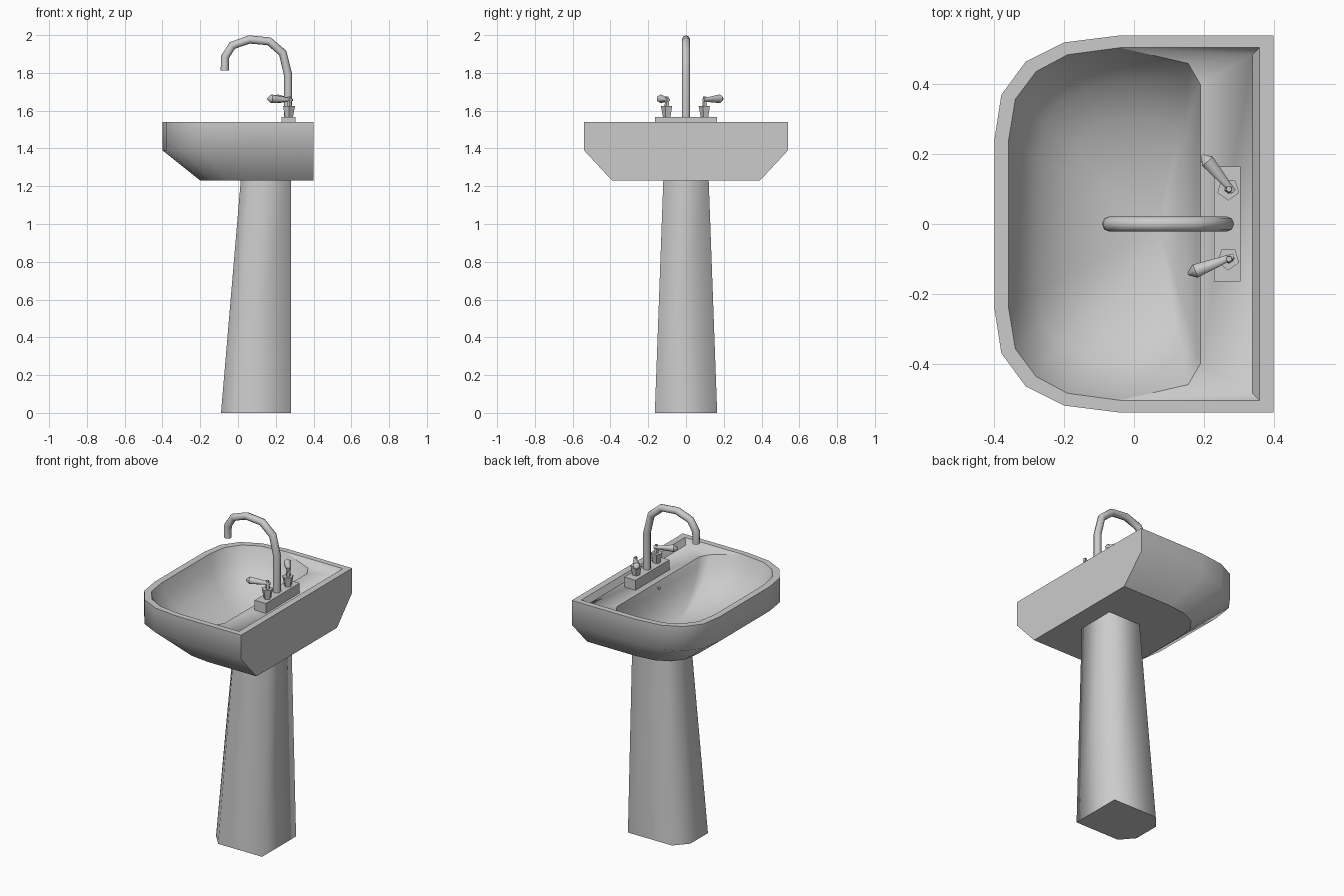
import bpy
import bmesh
from math import radians
from mathutils import Vector

if "Cube" in bpy.data.objects:
    bpy.data.objects.remove(bpy.data.objects["Cube"])

grey = bpy.data.materials.new("ceramic_grey")
grey.use_nodes = True
grey.diffuse_color = (0.6, 0.6, 0.6, 1)
grey.node_tree.nodes["Principled BSDF"].inputs["Base Color"].default_value = (0.6, 0.6, 0.6, 1)


def shade(ob, angle):
    bpy.ops.object.select_all(action='DESELECT')
    ob.select_set(True)
    bpy.context.view_layer.objects.active = ob
    bpy.ops.object.shade_smooth_by_angle(angle=radians(angle))


def finish(name, bm, angle=30, closed=True):
    if closed:
        bmesh.ops.recalc_face_normals(bm, faces=bm.faces)
    mesh = bpy.data.meshes.new(name)
    bm.to_mesh(mesh)
    bm.free()
    ob = bpy.data.objects.new(name, mesh)
    bpy.context.collection.objects.link(ob)
    mesh.materials.append(grey)
    shade(ob, angle)
    return ob


def mirrored(half):
    """Closed loop from a half outline that runs from back to front."""
    return half + [(x, -y) for x, y in reversed(half)]


def ring(bm, loop, z):
    return [bm.verts.new((x, y, z)) for x, y in loop]


def bridge(bm, a, b):
    n = len(a)
    for i in range(n):
        j = (i + 1) % n
        bm.faces.new((a[i], a[j], b[j], b[i]))


def cone(name, base, tip, r1, r2, sides, angle=30):
    base, tip = Vector(base), Vector(tip)
    bm = bmesh.new()
    bmesh.ops.create_cone(bm, cap_ends=True, segments=sides, radius1=r1,
                          radius2=r2, depth=(tip - base).length)
    turn = (tip - base).to_track_quat('Z', 'Y').to_matrix()
    bmesh.ops.rotate(bm, matrix=turn, verts=bm.verts)
    bmesh.ops.translate(bm, vec=(base + tip) / 2, verts=bm.verts)
    return finish(name, bm, angle)


# Basin shell with raised rim and sunken tap ledge
outer = [(0.4, 0.54), (-0.04, 0.54), (-0.2, 0.52), (-0.31, 0.465), (-0.38, 0.37), (-0.4, 0.24)]
inner = [(0.36, 0.505), (-0.04, 0.505), (-0.19, 0.485), (-0.28, 0.437), (-0.34, 0.357), (-0.36, 0.235)]
under = [(0.4 + (x - 0.4) * 0.75, y * 0.725) for x, y in outer]
RIM, LEDGE = 1.54, 1.505

bm = bmesh.new()
low = ring(bm, mirrored(under), 1.23)
mid = ring(bm, mirrored(outer), 1.39)
top = ring(bm, mirrored(outer), RIM)
lip = ring(bm, mirrored(inner), RIM)
for a, b in ((low, mid), (mid, top), (top, lip)):
    bridge(bm, a, b)
bm.faces.new(reversed(ring(bm, mirrored(under), 1.23)))
wall = ring(bm, [(0.34, 0.485), (0.34, -0.485)], LEDGE)
side = ring(bm, [(0.155, 0.46), (0.155, -0.46)], LEDGE)
edge = ring(bm, [(0.19, 0.4), (0.19, -0.4)], LEDGE)
bm.faces.new((lip[0], wall[0], wall[1], lip[-1]))
bm.faces.new((wall[0], edge[0], edge[1], wall[1]))
for i, back, front in ((0, 0, 1), (1, -1, -2)):
    for tri in ((lip[back], lip[front], wall[i]),
                (wall[i], lip[front], side[i]),
                (wall[i], side[i], edge[i])):
        bm.faces.new(tri if i == 0 else tri[::-1])
bmesh.ops.recalc_face_normals(bm, faces=bm.faces)
for f in bm.faces:
    if f.calc_center_median().z > 1.5 and abs(f.normal.z) > 0.3 and f.normal.z < 0:
        f.normal_flip()
finish("basin", bm, 53, closed=False)

# Bowl: rings shrinking towards the lowest point
bowl_loop = mirrored([(0.19, 0.4), (0.155, 0.46)] + inner[1:])
centre = Vector((0.07, 0))
bm = bmesh.new()
rings = []
for scale, z in ((1, None), (0.93, 1.46), (0.8, 1.385), (0.6, 1.325), (0.35, 1.285), (0.1, 1.27)):
    loop = [centre + (Vector(p) - centre) * scale for p in bowl_loop]
    r = ring(bm, loop, z or RIM)
    if z is None:
        for v in r:
            if v.co.x > 0:
                v.co.z = LEDGE
    rings.append(r)
for a, b in zip(rings, rings[1:]):
    bridge(bm, a, b)
bm.faces.new(rings[-1])
bmesh.ops.recalc_face_normals(bm, faces=bm.faces)
bm.faces.ensure_lookup_table()
if bm.faces[-1].normal.z < 0:
    bmesh.ops.reverse_faces(bm, faces=bm.faces)
finish("bowl", bm, 80, closed=False)

# Overflow hole cover
cone("overflow", (0.188, 0, 1.472), (0.18, 0, 1.475), 0.013, 0.013, 10)

# Pedestal, softly shaded around, with flat ends
foot = mirrored([(0.28, 0.165), (-0.02, 0.165), (-0.09, 0.085)])
neck = mirrored([(0.28, 0.12), (0.06, 0.12), (0.015, 0.06)])
bm = bmesh.new()
bridge(bm, ring(bm, foot, 0), ring(bm, neck, 1.235))
bm.faces.new(ring(bm, foot, 0))
bmesh.ops.recalc_face_normals(bm, faces=bm.faces)
for f in bm.faces:
    c = f.calc_center_median() - Vector((0.12, 0, 0.5))
    if f.normal.dot(c) < 0:
        f.normal_flip()
finish("pedestal", bm, 100, closed=False)

# Tap plate
bm = bmesh.new()
bmesh.ops.create_cube(bm, size=1)
bmesh.ops.scale(bm, vec=(0.076, 0.33, 0.065), verts=bm.verts)
bmesh.ops.translate(bm, vec=(0.267, 0, 1.534), verts=bm.verts)
finish("tap_plate", bm)

# Spout: a bent tube
path = [(0.265, 1.56), (0.265, 1.79), (0.237, 1.905), (0.165, 1.967), (0.06, 1.977),
        (-0.03, 1.945), (-0.068, 1.885), (-0.07, 1.812)]
curve = bpy.data.curves.new("spout", 'CURVE')
curve.dimensions = '3D'
curve.bevel_depth = 0.022
curve.bevel_resolution = 2
curve.use_fill_caps = True
spline = curve.splines.new('POLY')
spline.points.add(len(path) - 1)
for p, (x, z) in zip(spline.points, path):
    p.co = (x, 0, z, 1)
spout = bpy.data.objects.new("spout", curve)
bpy.context.collection.objects.link(spout)
curve.materials.append(grey)
bpy.ops.object.select_all(action='DESELECT')
spout.select_set(True)
bpy.context.view_layer.objects.active = spout
bpy.ops.object.convert(target='MESH')
shade(bpy.context.view_layer.objects.active, 60)

# Two tap handles, each turned its own way
for label, y, end in (("left", 0.1, Vector((0.21, 0.18, 1.663))),
                      ("right", -0.1, Vector((0.175, -0.135, 1.663)))):
    cone(label + "_tap_cup", (0.27, y, 1.565), (0.27, y, 1.625), 0.022, 0.033, 5)
    cone(label + "_tap_stem", (0.272, y, 1.62), (0.272, y, 1.675), 0.014, 0.009, 5)
    root = Vector((0.285, y * 0.92, 1.657))
    way = (end - root).normalized()
    cone(label + "_lever", root, end, 0.009, 0.023, 6, 65)
    cone(label + "_lever_tip", end, end + way * 0.022, 0.023, 0.004, 6, 65)
